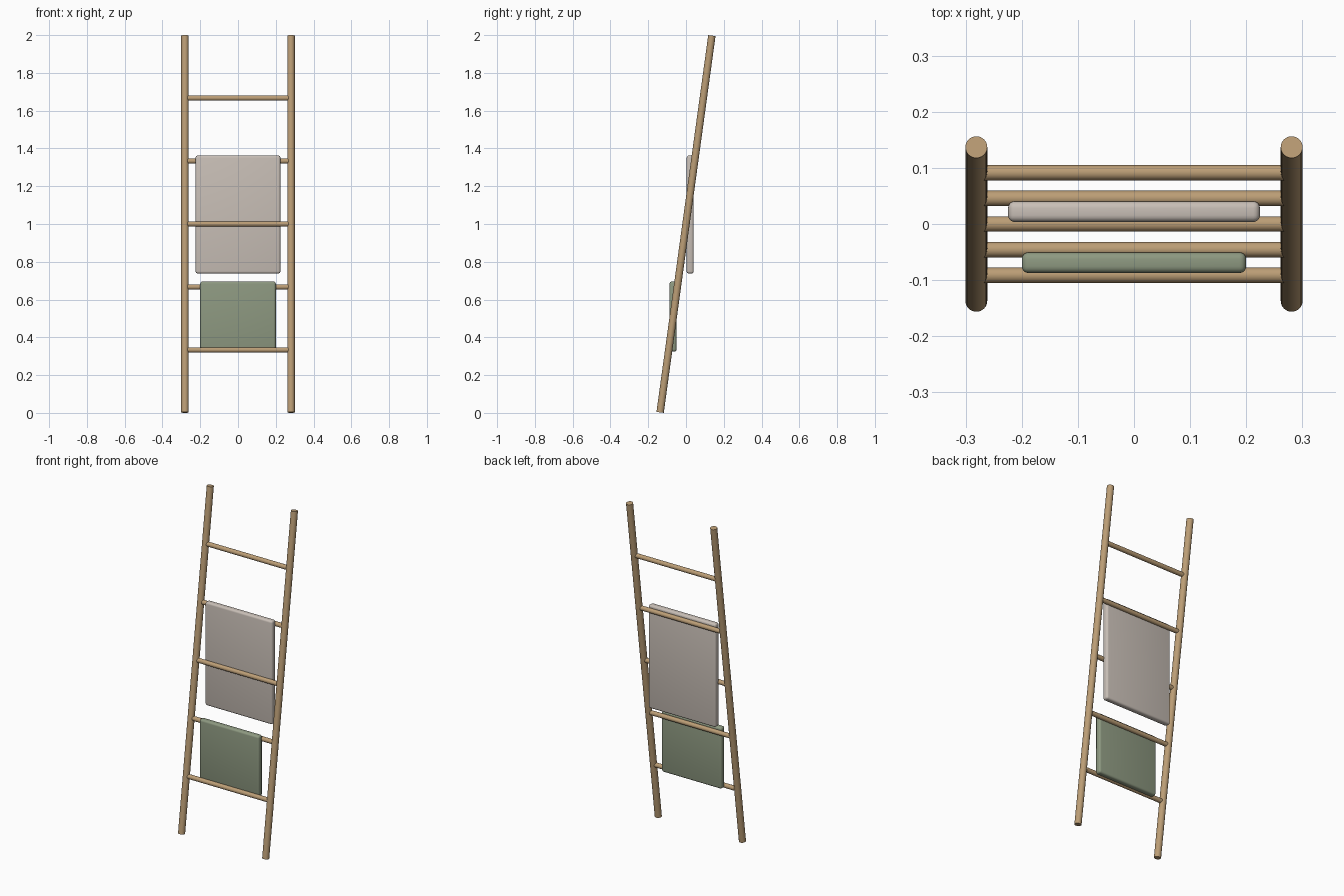
import bpy
from math import radians
from mathutils import Vector

cube = bpy.data.objects.get("Cube")
if cube:
    bpy.data.objects.remove(cube, do_unlink=True)


def material(name, rgb):
    mat = bpy.data.materials.new(name)
    mat.use_nodes = True
    mat.diffuse_color = (*rgb, 1)
    mat.node_tree.nodes["Principled BSDF"].inputs["Base Color"].default_value = (*rgb, 1)
    return mat


wood = material("light wood", (0.50, 0.34, 0.18))
linen = material("warm grey linen", (0.58, 0.52, 0.47))
sage = material("sage green cloth", (0.27, 0.32, 0.22))


def finish(name, mat):
    obj = bpy.context.object
    obj.name = name
    obj.data.materials.append(mat)
    bpy.ops.object.shade_smooth_by_angle(angle=radians(40))
    return obj


def pole(name, start, end, radius):
    """Round wooden bar between two points."""
    start, end = Vector(start), Vector(end)
    axis = end - start
    bpy.ops.mesh.primitive_cylinder_add(
        vertices=32, radius=radius, depth=axis.length,
        location=(start + end) / 2, rotation=axis.to_track_quat("Z", "Y").to_euler())
    return finish(name, wood)


def towel(name, size, location, mat):
    """Folded cloth: a thin slab with soft edges."""
    bpy.ops.mesh.primitive_cube_add(size=1, location=location)
    obj = bpy.context.object
    obj.scale = size
    bpy.ops.object.transform_apply(location=False, rotation=False, scale=True)
    bevel = obj.modifiers.new("soft edges", "BEVEL")
    bevel.width = 0.012
    bevel.segments = 4
    bpy.ops.object.modifier_apply(modifier=bevel.name)
    return finish(name, mat)


LEAN = 0.137      # sideways run of the rails per unit of height
RAIL_X = 0.281
RAIL_END = 0.9973

# Leaning side rails
for side, x in (("left", RAIL_X), ("right", -RAIL_X)):
    pole(side + "_rail", (x, -LEAN, 1 - RAIL_END), (x, LEAN, 1 + RAIL_END), 0.0195)

# Five evenly spaced rungs between the rails
for i in range(5):
    z = (i + 1) / 3
    y = (z - 1) * LEAN
    pole(f"rung_{i + 1}", (-RAIL_X, y, z), (RAIL_X, y, z), 0.0137)

# Hanging cloths
towel("large_blanket", (0.449, 0.037, 0.625), (0, 0.022, 1.05), linen)
towel("small_towel", (0.4, 0.037, 0.371), (0, -0.069, 0.51), sage)
